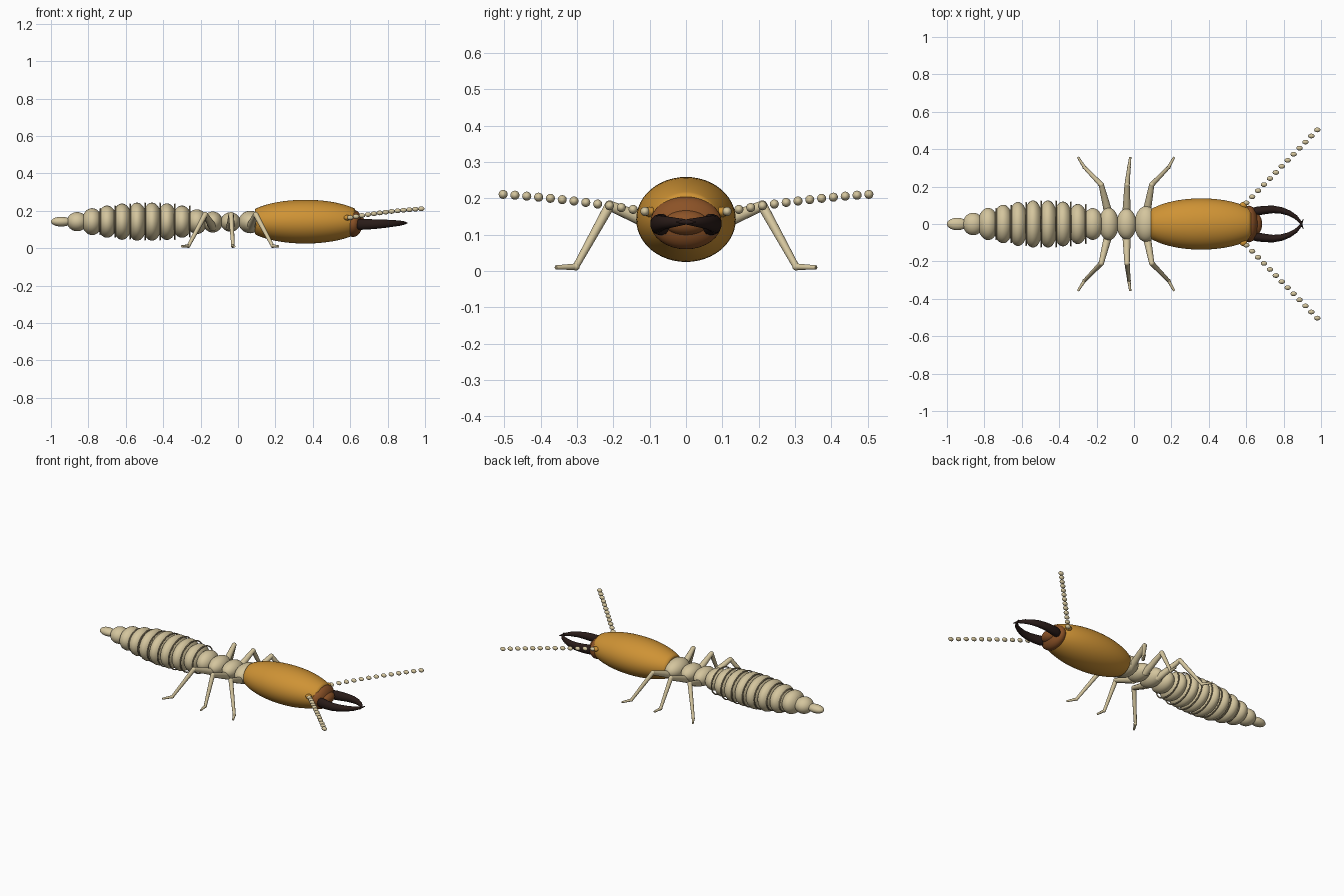
import bpy, bmesh, math
from mathutils import Vector, Matrix

if "Cube" in bpy.data.objects:
    bpy.data.objects.remove(bpy.data.objects["Cube"])


def material(name, rgb):
    m = bpy.data.materials.new(name)
    m.diffuse_color = (*rgb, 1)
    m.use_nodes = True
    m.node_tree.nodes["Principled BSDF"].inputs["Base Color"].default_value = m.diffuse_color
    return m


CREAM = material("cream", (0.66, 0.56, 0.34))
TAN = material("tan", (0.42, 0.34, 0.2))
AMBER = material("amber", (0.62, 0.29, 0.035))
BROWN = material("brown", (0.26, 0.085, 0.02))
DARK = material("dark", (0.022, 0.011, 0.009))


def finish(name, bm, mat):
    bmesh.ops.recalc_face_normals(bm, faces=bm.faces)
    me = bpy.data.meshes.new(name)
    bm.to_mesh(me)
    bm.free()
    me.materials.append(mat)
    ob = bpy.data.objects.new(name, me)
    bpy.context.collection.objects.link(ob)
    for p in me.polygons:
        p.use_smooth = True
    return ob


def add_ball(bm, c, r, seg=32, rings=20):
    mat = Matrix.Translation(c) @ Matrix.Diagonal((*r, 1)) @ Matrix.Rotation(math.pi / 2, 4, 'Y')
    return bmesh.ops.create_uvsphere(bm, u_segments=seg, v_segments=rings, radius=1, matrix=mat)["verts"]


def ball(name, c, r, mat):
    bm = bmesh.new()
    add_ball(bm, c, r)
    return finish(name, bm, mat)


def add_tube(bm, pts, radii, flat=1.0, n=14):
    """Tapered tube through pts; flat scales the sideways width."""
    pts = [Vector(p) for p in pts]
    loops = []
    for i, (p, r) in enumerate(zip(pts, radii)):
        d = (pts[min(i + 1, len(pts) - 1)] - pts[max(i - 1, 0)]).normalized()
        side = d.cross(Vector((0, 0, 1))).normalized()
        up = side.cross(d)
        loops.append([bm.verts.new(p + side * (r * flat * math.cos(2 * math.pi * k / n))
                                   + up * (r * math.sin(2 * math.pi * k / n))) for k in range(n)])
    for a, b in zip(loops, loops[1:]):
        for k in range(n):
            bm.faces.new((a[k], a[(k + 1) % n], b[(k + 1) % n], b[k]))
    bm.faces.new(loops[0])
    bm.faces.new(loops[-1])


# Abdomen: x, half width, half height of each segment, tail to front
abdomen = [(-0.945, 0.033, 0.026), (-0.86, 0.06, 0.051), (-0.78, 0.086, 0.072), (-0.70, 0.103, 0.086),
           (-0.62, 0.118, 0.097), (-0.54, 0.126, 0.102), (-0.46, 0.126, 0.102), (-0.38, 0.12, 0.098),
           (-0.30, 0.107, 0.086), (-0.22, 0.085, 0.066)]
for i, (x, ry, rz) in enumerate(abdomen):
    ball(f"abdomen_segment_{i + 1}", (x, 0, 0.142), (0.055, ry, rz), CREAM)

# Thin membrane rings at the joints, sized by the segment behind
for i, (x, ry, rz) in enumerate(abdomen[1:-1]):
    bm = bmesh.new()
    n, m, t = 48, 8, 0.004
    grid = []
    for a in range(n):
        u = 2 * math.pi * a / n
        row = []
        for b in range(m):
            v = 2 * math.pi * b / m
            k = t * math.cos(v)
            row.append(bm.verts.new((x + 0.043 + t * math.sin(v), (ry - t + k) * math.cos(u),
                                     0.142 + (rz - t + k) * math.sin(u))))
        grid.append(row)
    for a in range(n):
        for b in range(m):
            c, d = (a + 1) % n, (b + 1) % m
            bm.faces.new((grid[a][b], grid[c][b], grid[c][d], grid[a][d]))
    finish(f"abdomen_ring_{i + 1}", bm, TAN)

# Thorax
for nm, x, rx, ry, rz in (("rear", -0.135, 0.053, 0.087, 0.056), ("middle", -0.04, 0.053, 0.082, 0.052),
                          ("front", 0.065, 0.062, 0.096, 0.06)):
    ball(f"thorax_{nm}", (x, 0, 0.14), (rx, ry, rz), CREAM)

# Head capsule: long ellipsoid with blunt ends
bm = bmesh.new()
for v in add_ball(bm, (0.36, 0, 0.142), (0.33, 0.137, 0.117), 48, 40):
    v.co.x = min(max(v.co.x, 0.09), 0.625)
finish("head", bm, AMBER)
ball("face_plate", (0.615, 0, 0.133), (0.05, 0.098, 0.073), BROWN)
ball("upper_lip", (0.645, 0, 0.133), (0.04, 0.062, 0.036), BROWN)

for s, tag in ((1, "left"), (-1, "right")):
    # Curved mandible, tips crossing
    bm = bmesh.new()
    path = [(0.625, 0.062, 0.128), (0.66, 0.069, 0.128), (0.70, 0.075, 0.128), (0.745, 0.078, 0.129),
            (0.79, 0.072, 0.131), (0.83, 0.058, 0.133), (0.865, 0.037, 0.134),
            (0.89, 0.01, 0.135), (0.905, -0.026, 0.135)]
    add_tube(bm, [(x, s * y, z) for x, y, z in path],
             [0.027, 0.03, 0.028, 0.025, 0.022, 0.018, 0.014, 0.009, 0.002], 0.8, 18)
    finish(f"mandible_{tag}", bm, DARK)

    # Beaded antenna on a socket
    ball(f"antenna_socket_{tag}", (0.585, s * 0.1, 0.163), (0.02, 0.018, 0.014), AMBER)
    bm = bmesh.new()
    for i in range(13):
        t = i / 12
        add_ball(bm, (0.6 + 0.38 * t, s * (0.113 + 0.39 * t), 0.164 + 0.068 * t - 0.021 * t * t),
                 (0.017, 0.0125, 0.0125), 16, 10)
    finish(f"antenna_{tag}", bm, CREAM)

    # Legs: hip, knee, ankle and toe x positions
    for nm, hx, kx, ax, tx in (("front", 0.065, 0.095, 0.185, 0.215), ("middle", -0.04, -0.037, -0.027, -0.02),
                               ("rear", -0.135, -0.175, -0.265, -0.3)):
        bm = bmesh.new()
        hip, knee = (hx, s * 0.05, 0.113), (kx, s * 0.21, 0.18)
        ankle, toe = (ax, s * 0.303, 0.012), (tx, s * 0.358, 0.01)
        add_tube(bm, [hip, knee], [0.023, 0.014])
        add_tube(bm, [knee, ankle], [0.014, 0.009])
        add_tube(bm, [ankle, toe], [0.009, 0.006])
        add_ball(bm, knee, (0.0145,) * 3, 14, 10)
        add_ball(bm, ankle, (0.0105,) * 3, 14, 10)
        ob = finish(f"{nm}_leg_{tag}", bm, CREAM)
        ob.data.set_sharp_from_angle(angle=math.radians(40))
